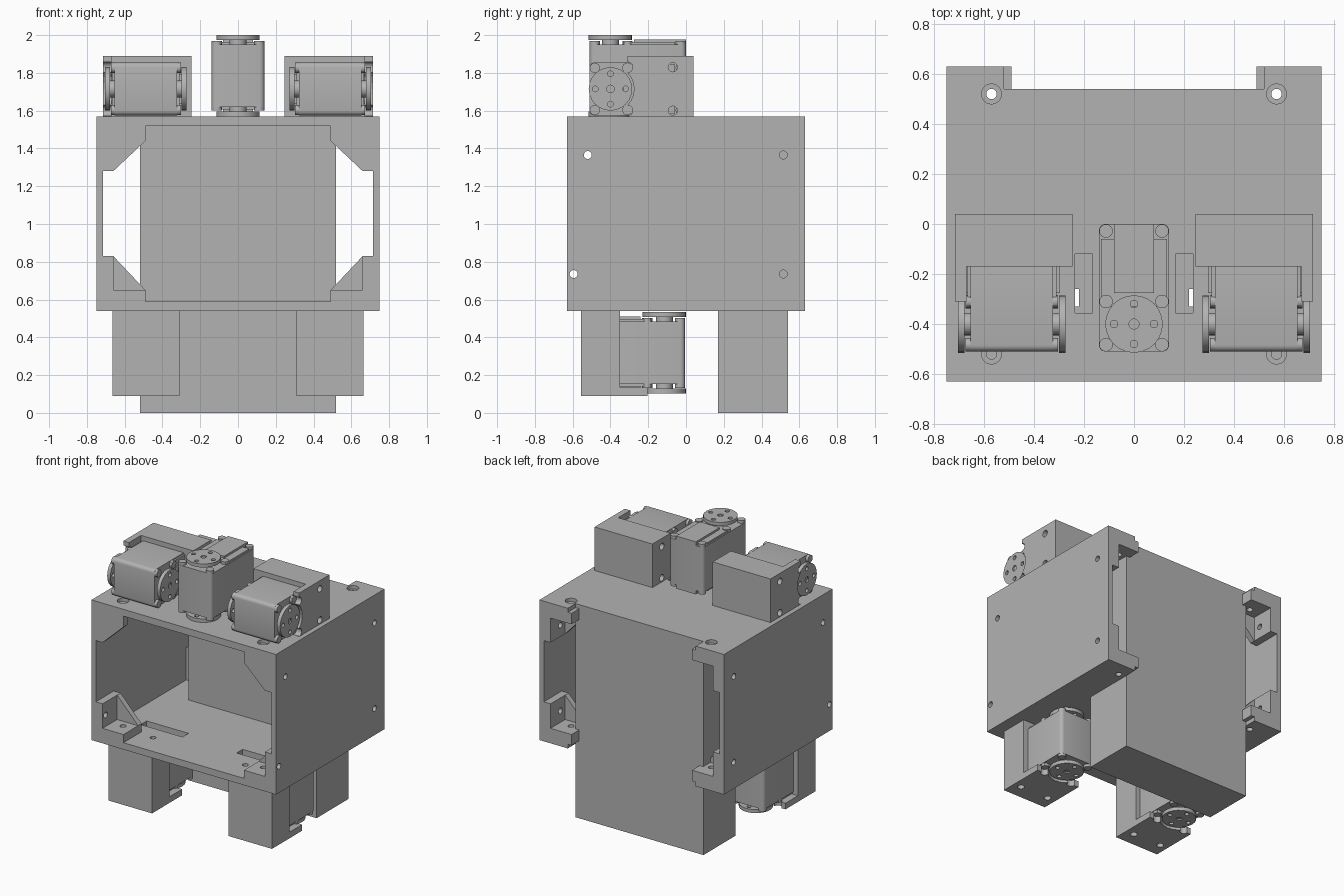
import bpy, bmesh
from math import radians, cos, sin, pi
from mathutils import Matrix, Vector

old = bpy.data.objects.get("Cube")
if old:
    bpy.data.objects.remove(old, do_unlink=True)

grey = bpy.data.materials.new("plain grey")
grey.use_nodes = True
grey.diffuse_color = (0.45, 0.45, 0.45, 1)
grey.node_tree.nodes["Principled BSDF"].inputs["Base Color"].default_value = (0.45, 0.45, 0.45, 1)


def finish(name, bm):
    bmesh.ops.recalc_face_normals(bm, faces=bm.faces)
    mesh = bpy.data.meshes.new(name)
    bm.to_mesh(mesh)
    bm.free()
    mesh.materials.append(grey)
    ob = bpy.data.objects.new(name, mesh)
    bpy.context.collection.objects.link(ob)
    return ob


def add_box(bm, x, y, z):
    verts = bmesh.ops.create_cube(bm, size=1)["verts"]
    for v in verts:
        v.co = Vector([(r[0] + r[1]) / 2 + c * abs(r[1] - r[0]) for r, c in zip((x, y, z), v.co)])
    return verts


def box(name, x, y, z):
    bm = bmesh.new()
    add_box(bm, x, y, z)
    return finish(name, bm)


def add_rod(bm, centre, radius, depth, axis="z", sides=24):
    turn = {"z": Matrix(), "x": Matrix.Rotation(pi / 2, 4, "Y"), "y": Matrix.Rotation(pi / 2, 4, "X")}[axis]
    bmesh.ops.create_cone(bm, cap_ends=True, segments=sides, radius1=radius, radius2=radius,
                          depth=depth, matrix=Matrix.Translation(centre) @ turn)


def rods(centres, radius, depth, axis="z"):
    bm = bmesh.new()
    for c in centres:
        add_rod(bm, c, radius, depth, axis)
    return finish("cutter", bm)


def prism(name, outline, y0, y1):
    # outline in x, z pulled along y
    bm = bmesh.new()
    face = bm.faces.new([bm.verts.new((x, y0, z)) for x, z in outline])
    new = bmesh.ops.extrude_face_region(bm, geom=[face])["geom"]
    bmesh.ops.translate(bm, vec=(0, y1 - y0, 0), verts=[g for g in new if isinstance(g, bmesh.types.BMVert)])
    return finish(name, bm)


def cut(targets, cutter):
    cutter.hide_render = True
    for ob in targets:
        mod = ob.modifiers.new("cut", "BOOLEAN")
        mod.object, mod.solver = cutter, "EXACT"
        bpy.context.view_layer.objects.active = ob
        bpy.ops.object.modifier_apply(modifier=mod.name)
    bpy.data.objects.remove(cutter, do_unlink=True)


def smooth(ob):
    bpy.ops.object.select_all(action="DESELECT")
    ob.select_set(True)
    bpy.context.view_layer.objects.active = ob
    bpy.ops.object.shade_smooth_by_angle(angle=radians(30))


# Hollow housing, open at front and back
shell = box("housing_shell", (-.75, .75), (-.63, .63), (.54, 1.57))
cut([shell], box("cutter", (-.715, .715), (-.8, .8), (.59, 1.52)))
cut([shell], box("cutter", (-.52, .52), (.54, .8), (.4, 1.7)))
box("rear_compartment", (-.52, .52), (.17, .54), (0, 1.57))

# Corner brackets: low base, side post and triangular rib
pierced = [shell]
for side, word in ((-1, "right"), (1, "left")):
    def bracket(name, end, top):
        z = (lambda v: 2.11 - v) if top else (lambda v: v)
        ys = sorted((end * .63, end * .46))
        parts = [box(name + "_base", (side * .49, side * .73), ys, sorted((z(.57), z(.65)))),
                 box(name + "_post", (side * .66, side * .73), ys, sorted((z(.58), z(.83))))]
        parts.append(prism(name + "_rib", [(side * a, z(b)) for a, b in
                     ((.49, .58), (.49, .65), (.66, .83), (.73, .83), (.73, .58))], end * .46, end * .42))
        pierced.extend(parts)
    bracket(word + "_front_lower_bracket", -1, False)
    bracket(word + "_rear_lower_bracket", 1, False)
    bracket(word + "_rear_upper_bracket", 1, True)
    prism(word + "_front_upper_gusset", [(side * a, b) for a, b in
          ((.49, 1.54), (.49, 1.44), (.66, 1.28), (.73, 1.28), (.73, 1.54))], -.6299, -.58)

# Screw holes and cable slots in the housing
S = (-1, 1)
cut(pierced, rods([(s * .57, y, 1.06) for s in S for y in (-.52, .52)], .021, 1.2))
cut(pierced, rods([(s * .57, y, 1.57) for s in S for y in (-.52, .52)], .04, .05))
cut(pierced, rods([(s * .7, y, z) for s in S for y, z in
                   ((-.52, 1.365), (.515, 1.365), (-.595, .735), (.515, .735))], .021, .3, "x"))
cut([shell], rods([(s * a, -.45, .56) for s in S for a in (.375, .605)], .02, .2))
for s in S:
    cut([shell], box("cutter", sorted((s * .165, s * .235)), (-.355, -.12), (1.45, 1.65)))
    cut([shell], box("cutter", sorted((s * .22, s * .56)), (-.33, -.26), (.5, .65)))


def servo(name, matrix):
    # Case with rounded shaft end, cover plates and screws
    bm = bmesh.new()
    add_box(bm, (-.14, .14), (-.11, .40), (-.165, .165))
    corners = [e for e in bm.edges if abs(e.verts[0].co.z - e.verts[1].co.z) > .1]
    bmesh.ops.bevel(bm, geom=corners, offset=.025, segments=4, affect="EDGES", profile=.5)
    for s in S:
        add_box(bm, (-.08, .08), (.125, .40), (s * .16, s * .193))
        add_box(bm, (-.132, .132), (.07, .34), (s * .16, s * .178))
        add_rod(bm, (0, 0, s * .175), .045, .04)
        for x in (-.112, .112):
            for y in (-.083, .09, .372):
                add_rod(bm, (x, y, s * .17), .027, .03, sides=16)
    case = finish(name + "_case", bm)
    # Drilled output discs at both ends of the shaft
    discs = []
    for s, word in ((1, "drive"), (-1, "idler")):
        disc = rods([(0, 0, s * .202)], .115, .026)
        disc.name = name + "_" + word + "_disc"
        cut([disc], rods([(.08 * cos(k * pi / 2), .08 * sin(k * pi / 2), s * .202) for k in range(4)], .015, .1))
        cut([disc], rods([(0, 0, s * .215)], .02, .02))
        discs.append(disc)
    for ob in [case] + discs:
        ob.data.transform(matrix)
        smooth(ob)


servo("head_servo", Matrix.Translation((0, -.4, 1.785)))

for s, word in ((-1, "right"), (1, "left")):
    # Shoulder servo and its holder with an outer arm
    servo(word + "_shoulder_servo", Matrix.Translation((s * .488, -.4, 1.715)) @ Matrix.Rotation(s * pi / 2, 4, "Y"))
    block = box(word + "_shoulder_holder", sorted((s * .245, s * .715)), (-.17, .04), (1.57, 1.89))
    arm = box(word + "_shoulder_arm", sorted((s * .67, s * .715)), (-.31, -.17), (1.57, 1.89))
    cut([block], rods([(s * .48, -.07, z) for z in (1.6, 1.83)], .024, .8, "x"))
    cut([arm], rods([(s * .7, -.4, 1.715)], .125, .2, "x"))
    cut([arm], rods([(s * .7, -.31, z) for z in (1.6, 1.83)], .028, .2, "x"))

    # Hip servo and its holder with a lower arm
    servo(word + "_hip_servo", Matrix.Translation((s * .488, -.115, .318)) @ Matrix.Rotation(pi, 4, "Z"))
    leg = box(word + "_hip_holder", sorted((s * .31, s * .665)), (-.555, -.35), (.09, .54))
    foot = box(word + "_hip_arm", sorted((s * .31, s * .665)), (-.35, -.205), (.09, .135))
    cut([leg], rods([(s * a, -.45, .318) for a in (.375, .605)], .024, .8))
    cut([foot], rods([(s * .488, -.115, .1)], .125, .2))
    cut([foot], rods([(s * a, -.205, .1) for a in (.375, .605)], .028, .2))
